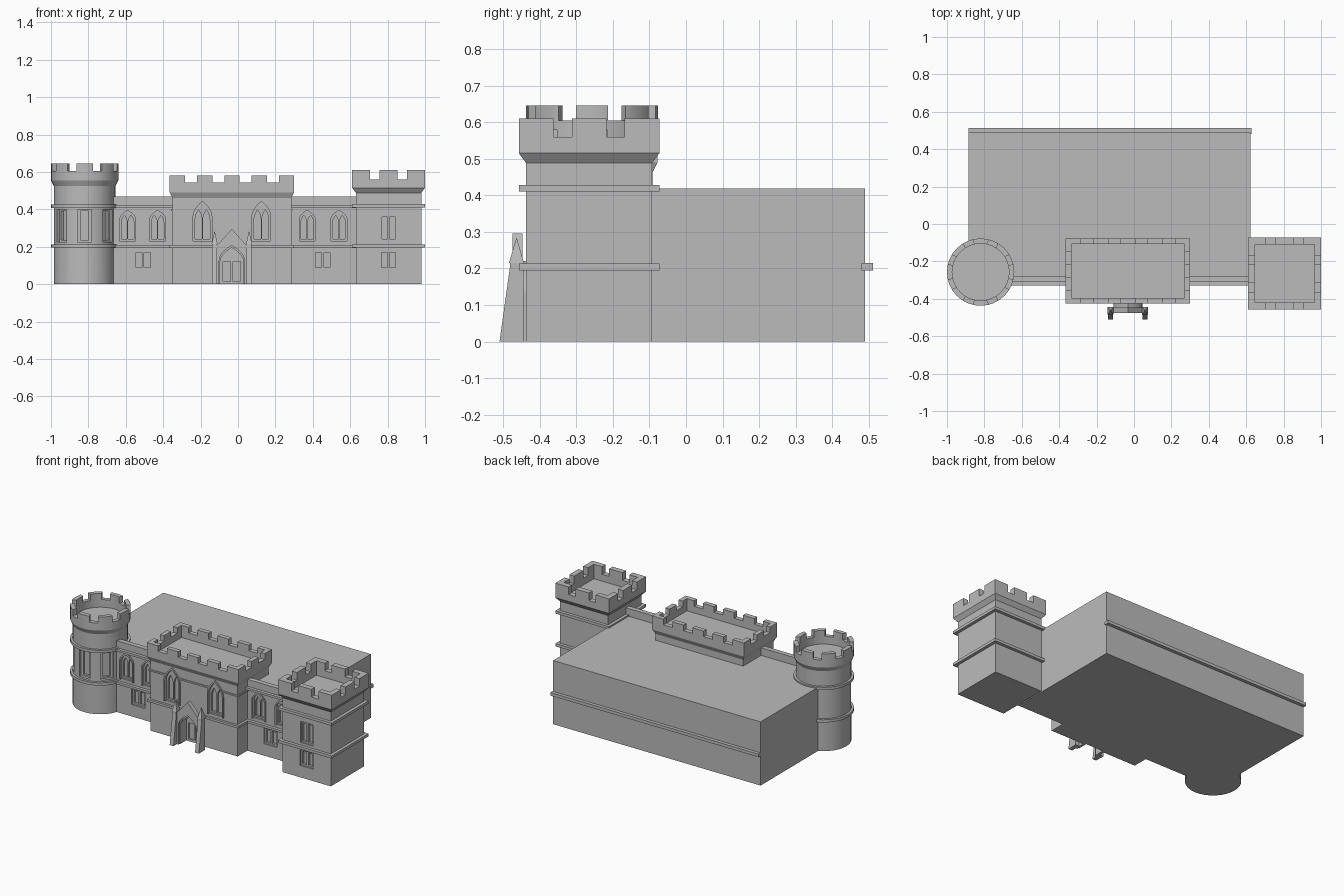
import bpy, bmesh
from math import cos, sin, pi, radians
from mathutils import Matrix, Vector

if "Cube" in bpy.data.objects:
    bpy.data.objects.remove(bpy.data.objects["Cube"])

stone = bpy.data.materials.new("grey stone")
stone.use_nodes = True
GREY = (0.5, 0.5, 0.5, 1)
stone.diffuse_color = GREY
stone.node_tree.nodes["Principled BSDF"].inputs["Base Color"].default_value = GREY


# Generic skin over matching rings of points, with capped ends
def skin(name, rings, mat=Matrix()):
    bm = bmesh.new()
    loops = [[bm.verts.new(mat @ Vector(p)) for p in ring] for ring in rings]
    n = len(loops[0])
    for a, b in zip(loops, loops[1:]):
        for i in range(n):
            j = (i + 1) % n
            bm.faces.new((a[i], a[j], b[j], b[i]))
    bm.faces.new(loops[0])
    bm.faces.new(loops[-1])
    bmesh.ops.recalc_face_normals(bm, faces=bm.faces)
    me = bpy.data.meshes.new(name)
    bm.to_mesh(me)
    bm.free()
    me.materials.append(stone)
    ob = bpy.data.objects.new(name, me)
    bpy.context.collection.objects.link(ob)
    return ob


def rect(x0, x1, y0, y1, z, grow=0):
    x0, x1, y0, y1 = x0 - grow, x1 + grow, y0 - grow, y1 + grow
    return [(x0, y0, z), (x1, y0, z), (x1, y1, z), (x0, y1, z)]


def circle(r, z, n=32):
    return [(TX + r * cos(2 * pi * i / n), TY + r * sin(2 * pi * i / n), z) for i in range(n)]


def box(name, x0, x1, y0, y1, z0, z1, mat=Matrix()):
    return skin(name, [rect(x0, x1, y0, y1, z0), rect(x0, x1, y0, y1, z1)], mat)


# Pointed arch prism facing the front
def arch(name, x, w, z0, spring, top, y0, y1, n=6):
    side = [(w / 2 * (1 - (i / n) ** 2), spring + (top - spring) * i / n) for i in range(n)]
    pts = [(w / 2, z0)] + side + [(0, top)] + [(-a, b) for a, b in reversed(side)] + [(-w / 2, z0)]
    return skin(name, [[(x + a, y, b) for a, b in pts] for y in (y0, y1)])


# Subtract cutters from an object, then delete them
def cut(ob, cutters):
    for c in cutters:
        c.hide_render = True
        m = ob.modifiers.new("cut", 'BOOLEAN')
        m.operation, m.solver, m.object = 'DIFFERENCE', 'EXACT', c
    dg = bpy.context.evaluated_depsgraph_get()
    me = bpy.data.meshes.new_from_object(ob.evaluated_get(dg))
    ob.modifiers.clear()
    ob.data = me
    for c in cutters:
        bpy.data.objects.remove(c)


# Cutters for a two-light lancet window, and its raised hood
def lancet(x, w, z0, spring, top, y):
    half = w * 0.36
    cs = [arch("cutter", x, w, z0, spring, top, y - 0.05, y + 0.012)]
    for s in (-1, 1):
        cs.append(arch("cutter", x + s * w * 0.21, half, z0 + 0.01, spring - 0.015,
                       spring + (top - spring) * 0.45, y - 0.05, y + 0.025))
    return cs


def hood(name, x, w, z0, spring, top, y):
    ob = arch(name, x, w + 0.018, z0, spring, top + 0.014, y - 0.008, y + 0.004)
    cut(ob, [arch("cutter", x, w, z0 - 0.05, spring, top, y - 0.05, y + 0.05)])


def casement(x, w, z0, z1, y):
    cs = [box("cutter", x - w / 2, x + w / 2, y - 0.05, y + 0.008, z0, z1)]
    for s in (-1, 1):
        c = x + s * w * 0.23
        cs.append(box("cutter", c - w * 0.17, c + w * 0.17, y - 0.05, y + 0.024, z0 + 0.01, z1 - 0.01))
    return cs


# Cutters for a square parapet: pocket plus notches along both directions
def battlements(x0, x1, y0, y1, wall, floor, sill, nx, ny, gap):
    cs = [box("cutter", x0 + wall, x1 - wall, y0 + wall, y1 - wall, floor, 1)]
    for k in range(nx):
        m = (x1 - x0 - nx * gap) / (nx + 1)
        a = x0 + m + k * (m + gap)
        cs.append(box("cutter", a, a + gap, y0 - 0.1, y1 + 0.1, sill, 1))
    for k in range(ny):
        m = (y1 - y0 - ny * gap) / (ny + 1)
        a = y0 + m + k * (m + gap)
        cs.append(box("cutter", x0 - 0.1, x1 + 0.1, a, a + gap, sill, 1))
    return cs


# Main hall and its rear string course
box("main_hall", -0.885, 0.622, -0.283, 0.49, 0, 0.418)
box("rear_string_course", -0.885, 0.627, 0.48, 0.512, 0.195, 0.215)

# Front curtain wall with lancets above and casements below
WY = -0.31
wall = box("curtain_wall", -0.70, 0.64, WY, -0.278, 0, 0.468)
holes = []
for x in (-0.59, -0.43, 0.37, 0.54):
    holes += lancet(x, 0.085, 0.23, 0.345, 0.395, WY)
for x in (-0.507, 0.453):
    holes += casement(x, 0.095, 0.078, 0.18, WY)
cut(wall, holes)
for x in (-0.59, -0.43, 0.37, 0.54):
    hood("lancet_hood", x, 0.085, 0.225, 0.345, 0.395, WY)
for z in (0.193, 0.408):
    box("curtain_string_course", -0.70, 0.64, -0.33, -0.29, z, z + 0.015)

# Central block with battlements and tall windows
CX0, CX1, CY0, CY1 = -0.35, 0.285, -0.41, -0.093
CW = ((-0.19, 0.1), (0.125, 0.1))
block = skin("central_block", [rect(CX0, CX1, CY0, CY1, z, g) for z, g in
                               ((0, 0), (0.46, 0), (0.49, 0.015), (0.58, 0.015))])
holes = battlements(CX0 - 0.015, CX1 + 0.015, CY0 - 0.015, CY1 + 0.015, 0.03, 0.5, 0.543, 4, 2, 0.064)
for x, w in CW:
    holes += lancet(x, w, 0.23, 0.36, 0.443, CY0)
DX = -0.033
holes.append(arch("cutter", DX, 0.125, -0.02, 0.12, 0.195, CY0 - 0.1, CY0 + 0.01))
for s in (-1, 1):
    holes.append(box("cutter", DX + s * 0.026 - 0.02, DX + s * 0.026 + 0.02, CY0 - 0.05, CY0 + 0.02, 0.015, 0.12))
cut(block, holes)
for x, w in CW:
    hood("tall_window_hood", x, w, 0.225, 0.36, 0.443, CY0)
for z, out, h in ((0.193, 0.015, 0.015), (0.393, 0.007, 0.01)):
    ob = box("central_string_course", CX0 - out, CX1 + out, CY0 - out, -0.25, z, z + h)
    holes = [arch("cutter", x, w, 0.23, 0.36, 0.443, -0.6, CY0 + 0.025) for x, w in CW]
    cut(ob, holes + [arch("cutter", DX, 0.125, -0.02, 0.12, 0.195, -0.6, CY0 + 0.01)])

# Porch: arched surround, gable, buttresses and pinnacles
ob = arch("porch_surround", DX, 0.155, 0, 0.13, 0.22, -0.465, CY0 + 0.004)
cut(ob, [arch("cutter", DX, 0.125, -0.02, 0.12, 0.195, -0.6, 0)])
gable = [(-0.085, 0), (0.085, 0), (0.085, 0.2), (0, 0.295), (-0.085, 0.2)]
ob = skin("porch_gable", [[(DX + a, y, b) for a, b in gable] for y in (-0.475, -0.447)])
cut(ob, [arch("cutter", DX, 0.135, -0.02, 0.125, 0.207, -0.6, 0)])
for s in (-1, 1):
    c = DX + s * 0.092
    a, b = c - 0.014, c + 0.014
    skin("porch_buttress", [rect(a, b, -0.51, -0.445, 0), rect(a, b, -0.482, -0.445, 0.2),
                            rect(a, b, -0.482, -0.445, 0.215)])
    skin("porch_pinnacle", [rect(a, b, -0.482, -0.445, 0.215, 0.002),
                            rect(c, c, -0.4635, -0.4635, 0.282, 0.001)])

# Square tower
SX0, SX1, SY0, SY1 = 0.63, 0.98, -0.437, -0.093
tower = skin("square_tower", [rect(SX0, SX1, SY0, SY1, z, g) for z, g in
                              ((0, 0), (0.488, 0), (0.515, 0.02), (0.61, 0.02))])
cut(tower, battlements(SX0 - 0.02, SX1 + 0.02, SY0 - 0.02, SY1 + 0.02, 0.036, 0.515, 0.56, 2, 2, 0.05)
    + casement(0.805, 0.095, 0.078, 0.18, SY0) + casement(0.805, 0.09, 0.23, 0.368, SY0))
for z in (0.195, 0.41):
    skin("square_tower_string_course", [rect(SX0, SX1, SY0, SY1, z + d, 0.02) for d in (0, 0.018)])

# Round tower with radial notches and tall slit windows
TX, TY = -0.82, -0.257
tower = skin("round_tower", [circle(r, z) for r, z in
                             ((0.165, 0), (0.165, 0.525), (0.18, 0.555), (0.18, 0.645))])
holes = [skin("cutter", [circle(0.152, 0.555), circle(0.152, 1)])]
for k in range(8):
    m = Matrix.Translation((TX, TY, 0)) @ Matrix.Rotation(k * pi / 4 + pi / 8, 4, 'Z')
    holes.append(box("cutter", 0.1, 0.25, -0.026, 0.026, 0.605, 1, m))
for deg in (-50, 0, 50):
    m = Matrix.Translation((TX, TY, 0)) @ Matrix.Rotation(radians(deg), 4, 'Z')
    holes.append(box("cutter", -0.038, 0.038, -0.25, -0.145, 0.225, 0.4, m))
    holes.append(box("cutter", -0.022, 0.022, -0.25, -0.13, 0.235, 0.39, m))
cut(tower, holes)
rounded = [tower]
for z in (0.195, 0.408):
    rounded.append(skin("round_tower_string_course", [circle(0.18, z), circle(0.18, z + 0.018)]))
bpy.ops.object.select_all(action='DESELECT')
for ob in rounded:
    ob.select_set(True)
bpy.context.view_layer.objects.active = tower
bpy.ops.object.shade_smooth_by_angle(angle=radians(25))
